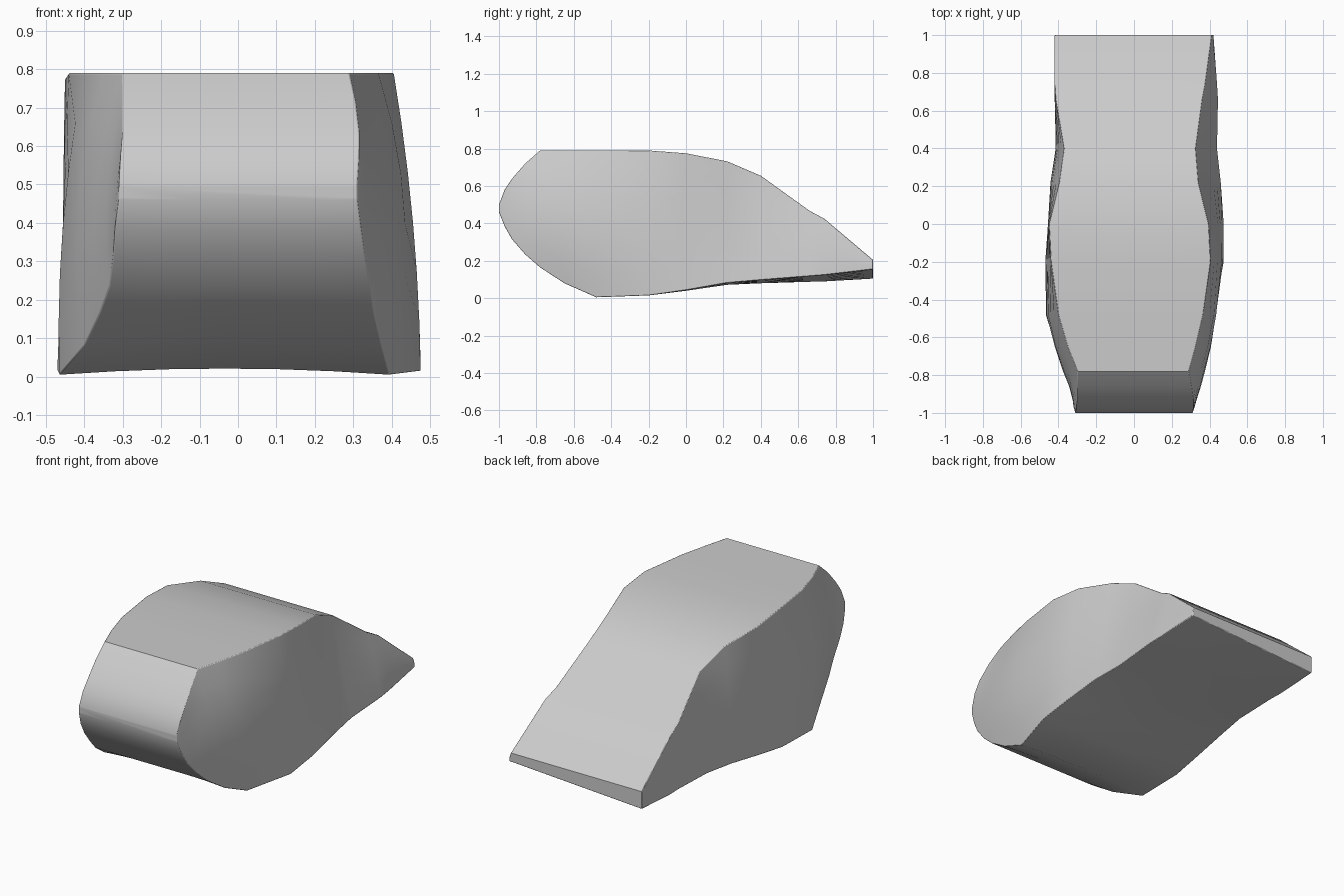
import bpy, bmesh

if "Cube" in bpy.data.objects:
    bpy.data.objects.remove(bpy.data.objects["Cube"])

# Stations front to back: y, top z, bottom z,
# left x (top edge, middle, bottom edge), right x (top, middle, bottom)
STATIONS = [
    (-1.00, .500, .460, -.31, -.31, -.31, .31, .31, .31),
    (-.970, .580, .385, -.305, -.315, -.32, .315, .32, .32),
    (-.930, .640, .315, -.30, -.32, -.325, .315, .33, .33),
    (-.860, .720, .235, -.30, -.34, -.335, .305, .35, .345),
    (-.780, .790, .165, -.30, -.37, -.36, .29, .37, .355),
    (-.650, .790, .080, -.35, -.415, -.40, .325, .405, .375),
    (-.480, .790, .005, -.40, -.455, -.465, .365, .435, .395),
    (-.200, .790, .015, -.44, -.455, -.47, .405, .455, .475),
    (0.000, .775, .040, -.45, -.455, -.455, .395, .445, .475),
    (0.220, .732, .072, -.395, -.435, -.44, .34, .40, .46),
    (0.400, .655, .080, -.37, -.405, -.415, .325, .385, .44),
    (0.660, .468, .088, -.415, -.42, -.415, .36, .41, .445),
    (0.740, .425, .090, -.42, -.42, -.42, .375, .415, .44),
    (1.000, .205, .105, -.42, -.42, -.42, .41, .42, .42),
]
SIDE = 6    # rows on each side wall
CROSS = 6   # columns on the top and bottom


def curve(a, m, b, t):
    """Quadratic through a, m and b at t = 0, 0.5, 1."""
    return a * (1 - t) * (1 - 2 * t) + 4 * m * t * (1 - t) + b * t * (2 * t - 1)


def ring(s):
    y, zt, zb, lt, lm, lb, rt, rm, rb = s
    tilt = .05 * max(0, (y + .2) / 1.2) ** 1.5      # right lower edge lifts at tail
    zr = zb + tilt
    pts = []
    for i in range(CROSS):                           # top, left to right
        t = i / CROSS
        pts.append((lt + (rt - lt) * t, y, zt))
    for i in range(SIDE):                            # right wall, downward
        t = i / SIDE
        pts.append((curve(rt, rm, rb, t), y, zt + (zr - zt) * t))
    arch = .016 if -.7 < y < .1 else 0
    for i in range(CROSS):                           # underside, right to left
        t = i / CROSS
        pts.append((rb + (lb - rb) * t, y,
                    zr + (zb - zr) * t + arch * 4 * t * (1 - t)))
    for i in range(SIDE):                            # left wall, upward
        t = i / SIDE
        pts.append((curve(lb, lm, lt, t), y, zb + (zt - zb) * t))
    return pts


# Wedge-shaped body lofted through the stations
bm = bmesh.new()
rings = [[bm.verts.new(p) for p in ring(s)] for s in STATIONS]
for a, b in zip(rings, rings[1:]):
    n = len(a)
    for i in range(n):
        j = (i + 1) % n
        bm.faces.new((a[i], a[j], b[j], b[i]))
bm.faces.new(rings[0])
bm.faces.new(rings[-1])
bmesh.ops.recalc_face_normals(bm, faces=bm.faces)

mesh = bpy.data.meshes.new("wedge_body")
bm.to_mesh(mesh)
bm.free()
body = bpy.data.objects.new("wedge_body", mesh)
bpy.context.collection.objects.link(body)

# Slightly softened rims
bevel = body.modifiers.new("soft_rims", 'BEVEL')
bevel.width = .012
bevel.segments = 2
bevel.limit_method = 'ANGLE'
bevel.angle_limit = .87

bpy.context.view_layer.objects.active = body
body.select_set(True)
bpy.ops.object.shade_smooth_by_angle(angle=.65)
